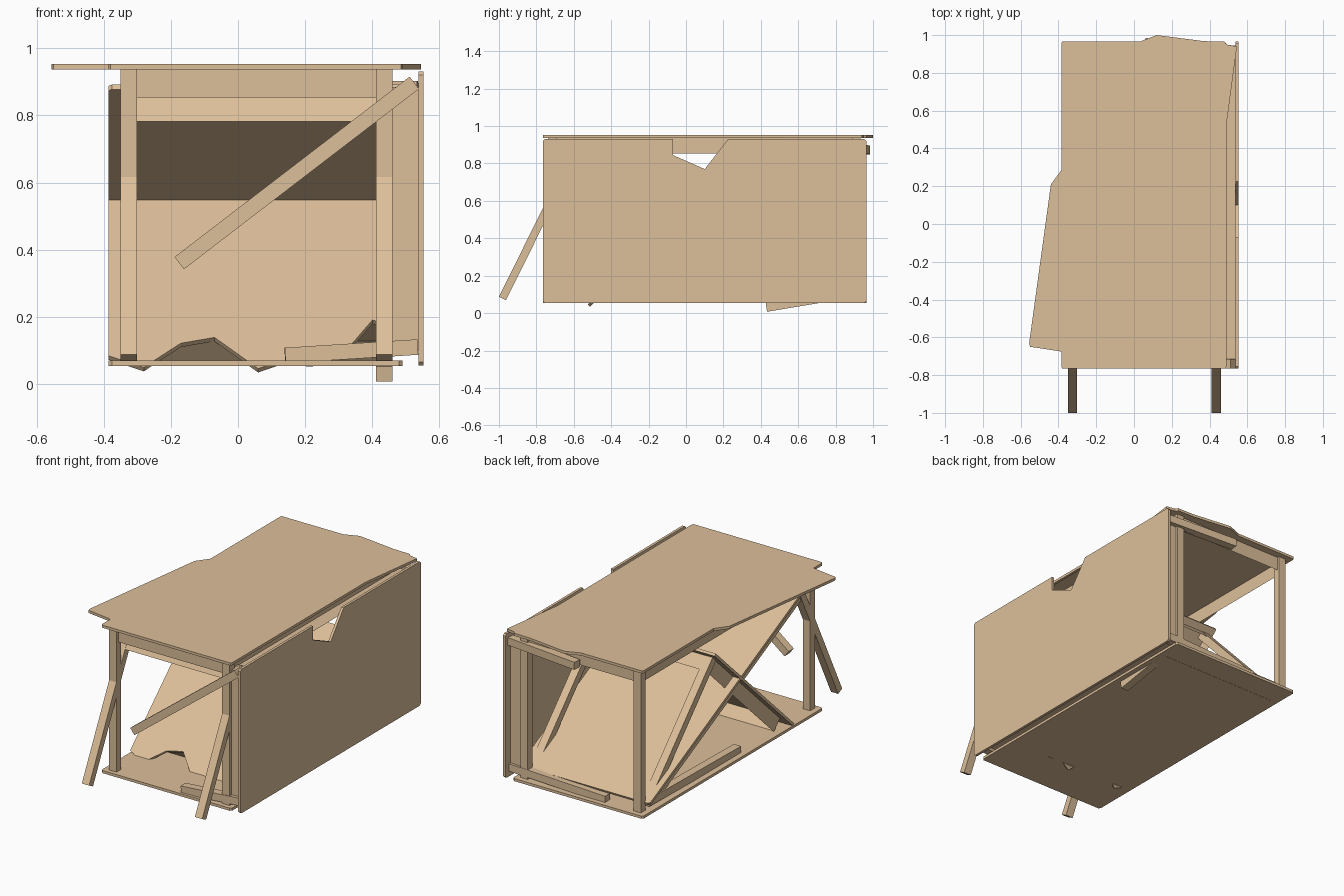
import bpy, bmesh, math
from mathutils import Matrix, Vector

if "Cube" in bpy.data.objects:
    bpy.data.objects.remove(bpy.data.objects["Cube"])

wood = bpy.data.materials.new("wood")
wood.diffuse_color = (0.72, 0.52, 0.32, 1)
wood.use_nodes = True
wood.node_tree.nodes["Principled BSDF"].inputs["Base Color"].default_value = wood.diffuse_color
THICK = 0.016
X0, X1, Y0, Y1 = -0.385, 0.49, -0.765, 0.965   # table footprint
LX = (-0.325, 0.435)                           # leg positions across


def finish(name, bm, matrix=Matrix()):
    bmesh.ops.recalc_face_normals(bm, faces=bm.faces)
    mesh = bpy.data.meshes.new(name)
    bm.to_mesh(mesh)
    bm.free()
    mesh.materials.append(wood)
    ob = bpy.data.objects.new(name, mesh)
    ob.matrix_world = matrix
    bpy.context.collection.objects.link(ob)
    return ob


def board(name, outline, matrix):
    """Flat board: outline in local xy, upper face at local z = 0."""
    bm = bmesh.new()
    face = bm.faces.new([bm.verts.new((x, y, 0)) for x, y in outline])
    ext = bmesh.ops.extrude_face_region(bm, geom=[face])
    bmesh.ops.translate(bm, vec=(0, 0, -THICK),
                        verts=[v for v in ext["geom"] if isinstance(v, bmesh.types.BMVert)])
    finish(name, bm, matrix)


def skirt(name, x0, x1, y0, y1, matrix, depth=0.1):
    """Thin apron strip running around the underside of a board."""
    bm = bmesh.new()
    pts = [(x0, y0), (x1, y0), (x1, y1), (x0, y1)]
    top = [bm.verts.new((x, y, -THICK)) for x, y in pts]
    low = [bm.verts.new((x, y, -depth)) for x, y in pts]
    for i in range(4):
        j = (i + 1) % 4
        bm.faces.new((top[i], top[j], low[j], low[i]))
    finish(name, bm, matrix)


def leg(name, a, b, w=0.049, t=0.046, side=(1, 0, 0)):
    """Square bar from a to b; side is the direction of its width."""
    a, b = Vector(a), Vector(b)
    d = (b - a).normalized()
    n = d.cross(Vector(side)).normalized()
    s = n.cross(d)
    rot = Matrix((s, n, d)).transposed().to_4x4()
    bm = bmesh.new()
    bmesh.ops.create_cube(bm, size=1)
    bmesh.ops.scale(bm, vec=(w, t, (b - a).length), verts=bm.verts)
    finish(name, bm, Matrix.Translation((a + b) / 2) @ rot)


def rect(x0, x1, y0, y1, c=0.01):
    return [(x0 + c, y0), (x1 - c, y0), (x1, y0 + c), (x1, y1 - c),
            (x1 - c, y1), (x0 + c, y1), (x0, y1 - c), (x0, y0 + c)]


# upright frame: floor board, posts, torn top
board("floor_board", rect(X0, X1, Y0, Y1), Matrix.Translation((0, 0, 0.07)))
for x in LX:
    for y in (-0.715, 0.91):
        leg("post", (x, y, 0.068), (x, y, 0.938))
top_m = Matrix.Translation((0, 0, 0.953))
board("torn_top", [(-0.38, -0.765), (0.485, -0.765), (0.49, -0.755), (0.49, 0.53),
                   (0.545, 0.94), (0.49, 0.95), (0.48, 0.965), (0.37, 0.968),
                   (0.12, 1.0), (0.03, 0.965), (-0.38, 0.965), (-0.385, 0.955),
                   (-0.385, 0.285), (-0.44, 0.21), (-0.555, -0.63), (-0.55, -0.65),
                   (-0.385, -0.675), (-0.385, -0.755)], top_m)
skirt("top_skirt", -0.34, 0.45, -0.72, 0.92, top_m)

# table standing on its side: board with a broken notch
side_m = Matrix.Translation((0.553, 0, 0)) @ Matrix.Rotation(math.pi / 2, 4, 'Y')
board("side_board", [(-0.93, -0.755), (-0.93, -0.07), (-0.845, -0.07), (-0.77, 0.10),
                     (-0.93, 0.225), (-0.93, 0.955), (-0.92, 0.965), (-0.065, 0.965),
                     (-0.055, 0.955), (-0.055, -0.755), (-0.065, -0.765),
                     (-0.92, -0.765)], side_m)
skirt("side_skirt", -0.885, -0.1, -0.72, 0.92, side_m)
leg("side_leg_front_low", (0.535, -0.715, 0.11), (0.14, -0.725, 0.085), side=(0, 1, 0))
leg("side_leg_front_high", (0.525, -0.74, 0.897), (-0.175, -0.74, 0.36), side=(0, 1, 0))
leg("side_leg_back_low", (0.535, 0.91, 0.11), (-0.11, 0.91, 0.085), side=(0, 1, 0))
leg("side_leg_back_high", (0.535, 0.92, 0.88), (0.06, 0.96, 0.872), side=(0, 1, 0))

# long table tilted down toward the back
long_m = Matrix.Translation((0, -0.65, 0.892)) @ Matrix.Rotation(math.radians(-26.4), 4, 'X')
board("long_tilted_board", rect(X0, X1, 0, 1.73), long_m)
skirt("long_tilted_skirt", -0.34, 0.45, 0.045, 1.685, long_m)
for x in LX:
    leg("splayed_leg", long_m @ Vector((x, 0.065, -0.01)), long_m @ Vector((x, 0.065, -0.876)), t=0.042)
leg("broken_leg_right", (0.435, 0.85, 0.10), (0.435, 0.43, 0.03))
leg("broken_leg_left", (-0.325, 0.85, 0.10), (-0.325, -0.03, 0.085))

# short broken table tilted up toward the back, torn at its front edge
short_m = Matrix.Translation((0, -0.5, 0.07)) @ Matrix.Rotation(math.radians(43.4), 4, 'X')
board("short_tilted_board", [(X0, 0.02), (-0.28, -0.03), (-0.25, 0.0), (-0.17, 0.075),
                             (-0.07, 0.1), (0.06, -0.035), (0.13, 0.0), (0.22, -0.01),
                             (0.32, 0.04), (0.4, 0.175), (0.43, 0.165), (X1, 0.12),
                             (X1, 1.05), (X0, 1.05)], short_m)
skirt("short_tilted_skirt", -0.34, 0.45, 0.1, 1.005, short_m)
for x in LX:
    leg("short_table_leg", short_m @ Vector((x, 0.985, -0.01)), short_m @ Vector((x, 0.985, -0.87)))
